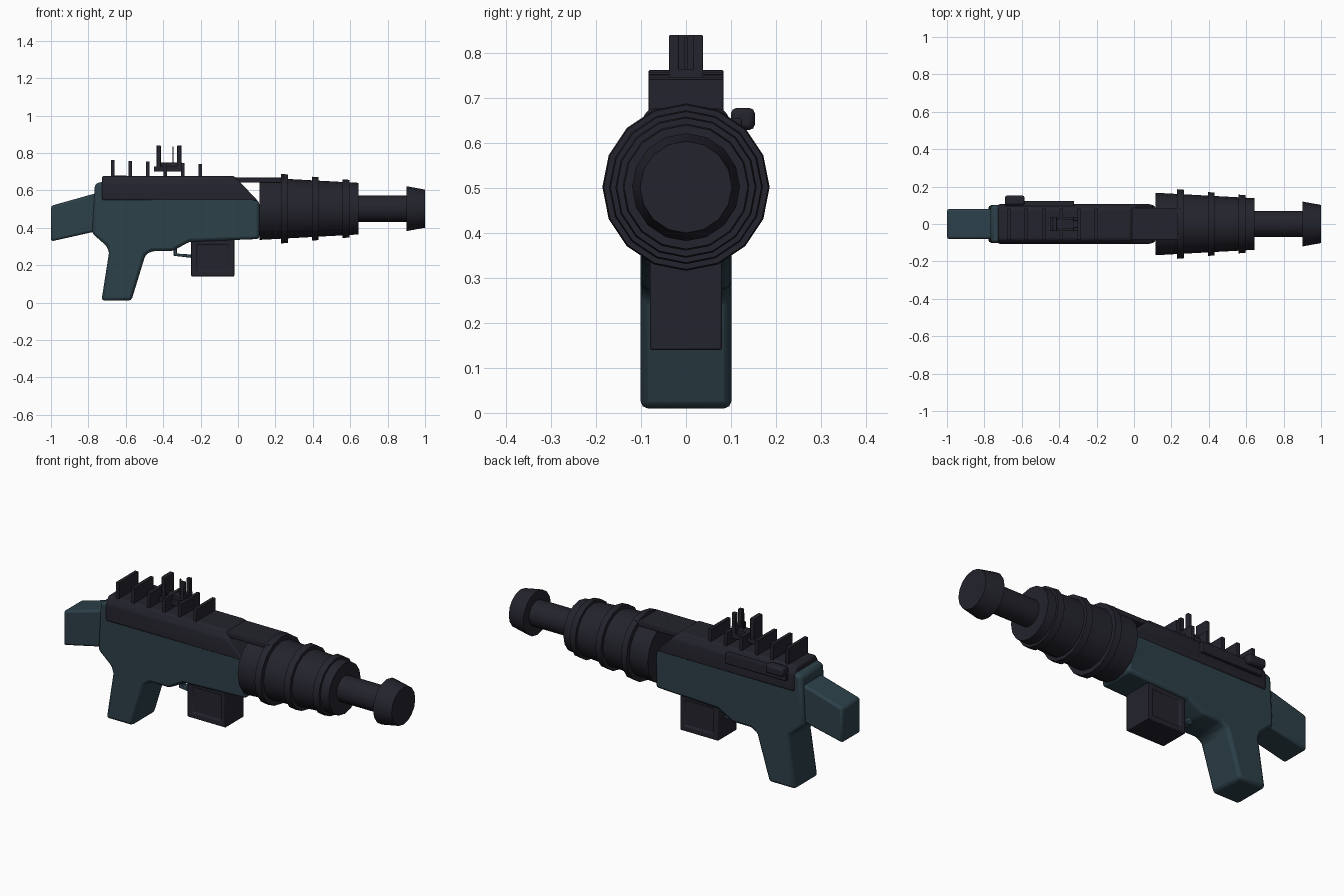
import bpy, bmesh, math
from mathutils import Matrix

if "Cube" in bpy.data.objects:
    bpy.data.objects.remove(bpy.data.objects["Cube"], do_unlink=True)


def material(name, colour):
    m = bpy.data.materials.new(name)
    m.use_nodes = True
    m.diffuse_color = (*colour, 1)
    m.node_tree.nodes["Principled BSDF"].inputs["Base Color"].default_value = (*colour, 1)
    return m


TEAL = material("dark teal", (0.026, 0.052, 0.068))
DARK = material("charcoal", (0.017, 0.017, 0.026))
AXIS_Z = 0.502


def finish(bm, name, mat, bevel=0, segments=2):
    bmesh.ops.recalc_face_normals(bm, faces=bm.faces)
    mesh = bpy.data.meshes.new(name)
    bm.to_mesh(mesh)
    bm.free()
    mesh.materials.append(mat)
    ob = bpy.data.objects.new(name, mesh)
    bpy.context.collection.objects.link(ob)
    if bevel:
        mod = ob.modifiers.new("soft edges", "BEVEL")
        mod.width, mod.segments = bevel, segments
        mod.limit_method = "ANGLE"
        mod.angle_limit = math.radians(25)
    bpy.ops.object.select_all(action="DESELECT")
    ob.select_set(True)
    bpy.context.view_layer.objects.active = ob
    bpy.ops.object.shade_smooth_by_angle(angle=math.radians(35))
    return ob


def slab(name, outline, half, mat, bevel=0, segments=2):
    """Side outline in x, z extruded across the width."""
    bm = bmesh.new()
    face = bm.faces.new([bm.verts.new((x, -half, z)) for x, z in outline])
    out = bmesh.ops.extrude_face_region(bm, geom=[face])
    for v in out["geom"]:
        if isinstance(v, bmesh.types.BMVert):
            v.co.y = half
    return finish(bm, name, mat, bevel, segments)


def box(name, x, y, z, mat, bevel=0):
    bm = bmesh.new()
    size = [b - a for a, b in (x, y, z)]
    centre = [(a + b) / 2 for a, b in (x, y, z)]
    bmesh.ops.create_cube(bm, size=1, matrix=Matrix.Translation(centre) @ Matrix.Diagonal((*size, 1)))
    return finish(bm, name, mat, bevel)


def tube(name, x0, x1, r0, r1, bevel=0):
    """Sixteen-sided tapered cylinder along the barrel axis."""
    bm = bmesh.new()
    place = Matrix.Translation(((x0 + x1) / 2, 0, AXIS_Z)) @ Matrix.Rotation(math.pi / 2, 4, "Y")
    bmesh.ops.create_cone(bm, cap_ends=True, segments=16, radius1=r0, radius2=r1,
                          depth=x1 - x0, matrix=place)
    return finish(bm, name, DARK, bevel)


# Receiver with pistol grip, and the shoulder stock
slab("receiver_and_grip", [
    (-0.78, 0.37), (-0.765, 0.635), (-0.73, 0.645), (0.0, 0.645), (0.115, 0.535),
    (0.115, 0.34), (-0.26, 0.325), (-0.35, 0.275), (-0.46, 0.275), (-0.495, 0.255),
    (-0.57, 0.01), (-0.73, 0.01), (-0.69, 0.265), (-0.70, 0.30)], 0.101, TEAL, 0.016)
slab("stock", [(-1, 0.327), (-1, 0.517), (-0.74, 0.59), (-0.74, 0.385)], 0.08, TEAL, 0.012)

# Top cover with rounded shoulders
bm = bmesh.new()
section = [(-0.106, 0.545), (-0.106, 0.64), (-0.083, 0.677), (0.083, 0.677), (0.106, 0.64), (0.106, 0.545)]
rings = []
for end in (0, 1):
    ring = []
    for y, z in section:
        x = -0.728 if not end else 0.105 - (z - 0.545) * 0.95
        ring.append(bm.verts.new((x, y, z)))
    rings.append(ring)
    bm.faces.new(ring)
for i in range(len(section)):
    j = (i + 1) % len(section)
    bm.faces.new((rings[0][i], rings[0][j], rings[1][j], rings[1][i]))
finish(bm, "top_cover", DARK, 0.01)

# Cooling fins along the cover
for i in range(6):
    x = -0.67 + i * 0.0935
    box(f"fin_{i + 1}", (x - 0.01, x + 0.01), (-0.083, 0.083), (0.66, 0.762 - i * 0.004), DARK, 0.002)

# Sight: base, rear plate, front prongs and pin
box("sight_base", (-0.45, -0.285), (-0.038, 0.038), (0.70, 0.728), DARK, 0.003)
box("sight_rail", (-0.435, -0.30), (-0.025, 0.025), (0.725, 0.748), DARK)
box("sight_rear_plate", (-0.436, -0.413), (-0.038, 0.038), (0.725, 0.84), DARK, 0.003)
box("sight_front_foot", (-0.325, -0.302), (-0.038, 0.038), (0.725, 0.765), DARK)
for side, s in (("left", 1), ("right", -1)):
    ys = sorted((s * 0.016, s * 0.038))
    box(f"sight_prong_{side}", (-0.325, -0.302), ys, (0.725, 0.84), DARK, 0.003)
box("sight_pin", (-0.351, -0.345), (-0.004, 0.004), (0.74, 0.835), DARK)

# Bolt slide and handle on the rear side
box("bolt_slide", (-0.69, -0.32), (0.09, 0.124), (0.60, 0.655), DARK, 0.004)
box("bolt_handle", (-0.69, -0.585), (0.10, 0.153), (0.629, 0.678), DARK, 0.012)

# Magazine with a recessed panel on each side
bm = bmesh.new()
bmesh.ops.create_cube(bm, size=1, matrix=Matrix.Translation((-0.135, 0, 0.24))
                      @ Matrix.Diagonal((0.23, 0.16, 0.2, 1)))
bm.normal_update()
for f in [f for f in bm.faces if abs(f.normal.y) > 0.9]:
    bmesh.ops.inset_individual(bm, faces=[f], thickness=0.04)
    bmesh.ops.inset_individual(bm, faces=[f], thickness=0.003, depth=-0.008)
finish(bm, "magazine", DARK, 0.004)

# Trigger guard
slab("trigger_guard", [(-0.345, 0.29), (-0.345, 0.25), (-0.24, 0.238), (-0.24, 0.256),
                       (-0.327, 0.262), (-0.327, 0.29)], 0.02, TEAL, 0.003)

# Barrel shroud, bands, barrel and muzzle
box("top_bar", (-0.03, 0.25), (-0.085, 0.085), (0.642, 0.668), DARK, 0.004)
tube("barrel_shroud", 0.115, 0.645, 0.167, 0.138)
for i, r in enumerate((0.186, 0.171, 0.157)):
    x = 0.248 + i * 0.165
    tube(f"shroud_band_{i + 1}", x - 0.018, x + 0.018, r, r - 0.003)
tube("barrel", 0.62, 0.92, 0.07, 0.07)
tube("muzzle", 0.9, 1.0, 0.12, 0.102)
